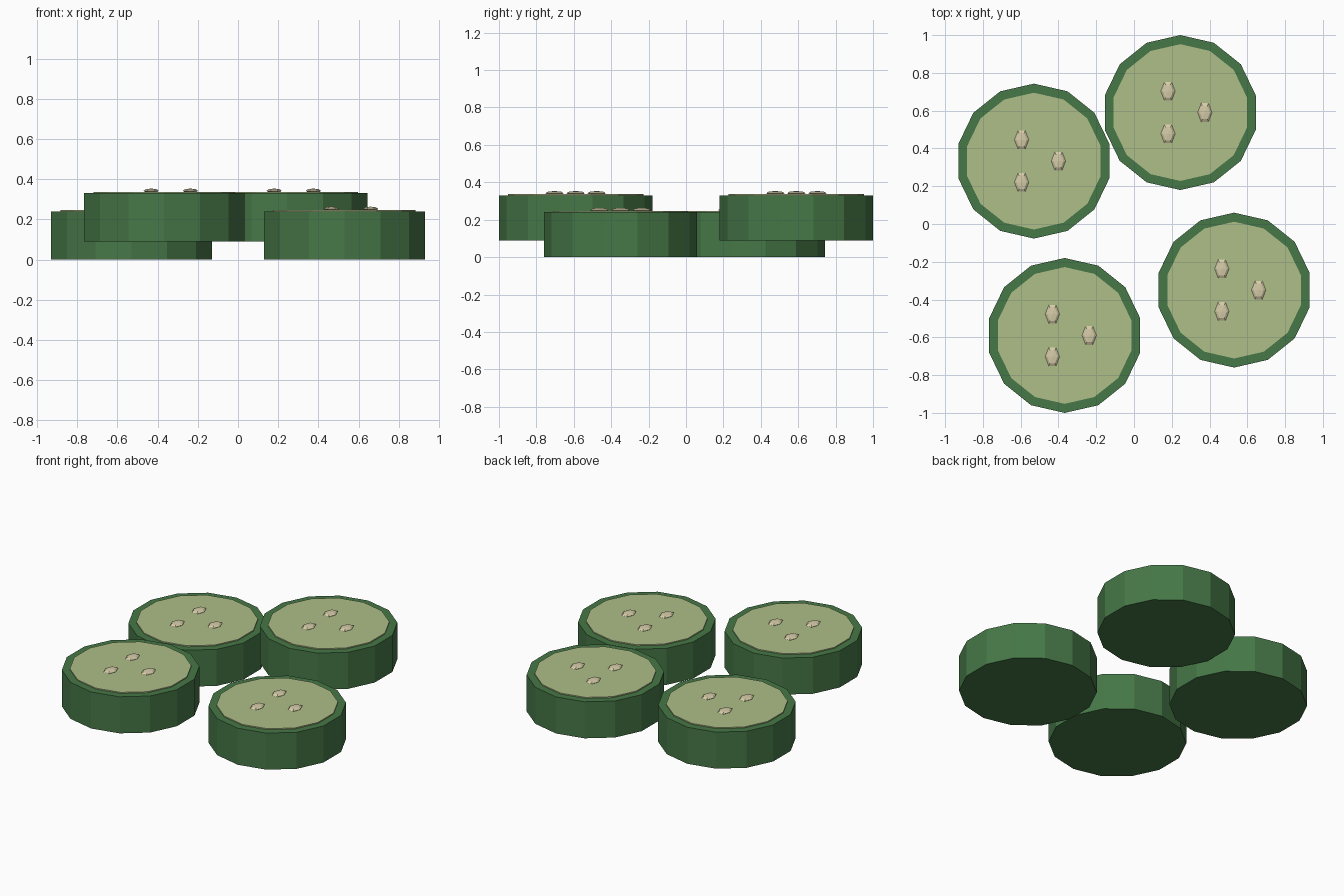
import bpy, bmesh
from math import sin, cos, pi

if "Cube" in bpy.data.objects:
    bpy.data.objects.remove(bpy.data.objects["Cube"])


def material(name, rgb):
    m = bpy.data.materials.new(name)
    m.use_nodes = True
    m.diffuse_color = (*rgb, 1)
    m.node_tree.nodes["Principled BSDF"].inputs["Base Color"].default_value = (*rgb, 1)
    return m


SKIN = material("dark green skin", (0.061, 0.185, 0.063))
FLESH = material("pale green flesh", (0.42, 0.52, 0.25))
SEED = material("cream seed", (0.67, 0.60, 0.39))


def lathe(name, mat, profile, sides, start, centre, stretch=1.0):
    """Flat-shaded solid from (radius, height) rings; stretch scales along y."""
    bm = bmesh.new()
    rings = []
    for r, z in profile:
        angles = [start + 2 * pi * i / sides for i in range(sides)]
        rings.append([bm.verts.new((r * cos(a), stretch * r * sin(a), z)) for a in angles])
    for low, high in zip(rings, rings[1:]):
        for i in range(sides):
            j = (i + 1) % sides
            bm.faces.new((low[i], low[j], high[j], high[i]))
    bm.faces.new(rings[0][::-1])
    bm.faces.new(rings[-1])
    mesh = bpy.data.meshes.new(name)
    bm.to_mesh(mesh)
    bm.free()
    mesh.materials.append(mat)
    obj = bpy.data.objects.new(name, mesh)
    obj.location = centre
    bpy.context.collection.objects.link(obj)
    return obj


SIDES, RADIUS, THICK = 14, 0.41, 0.24

# Each slice: name and the centre of its underside
SLICES = {
    "right_slice": (-0.53, 0.333, 0.0),
    "back_slice": (0.245, 0.59, 0.09),
    "left_slice": (0.53, -0.35, 0.0),
    "front_slice": (-0.367, -0.59, 0.09),
}

for name, (x, y, z) in SLICES.items():
    # Skin drum
    lathe(name + "_skin", SKIN, [(RADIUS, 0), (RADIUS, THICK)], SIDES, pi / 2, (x, y, z))
    # Flesh disc standing just proud of the rim
    lathe(name + "_flesh", FLESH, [(0.362, -0.01), (0.362, 0.007)], SIDES, pi / 2,
          (x, y, z + THICK))
    # Three flattened six-sided seeds around the middle
    for k in range(3):
        a = 2 * pi * k / 3
        lathe(f"{name}_seed_{k + 1}", SEED,
              [(0.027, -0.008), (0.038, 0), (0.027, 0.008), (0.004, 0.011)], 6, 0,
              (x + 0.13 * cos(a), y + 0.13 * sin(a), z + THICK + 0.012), 1.5)
